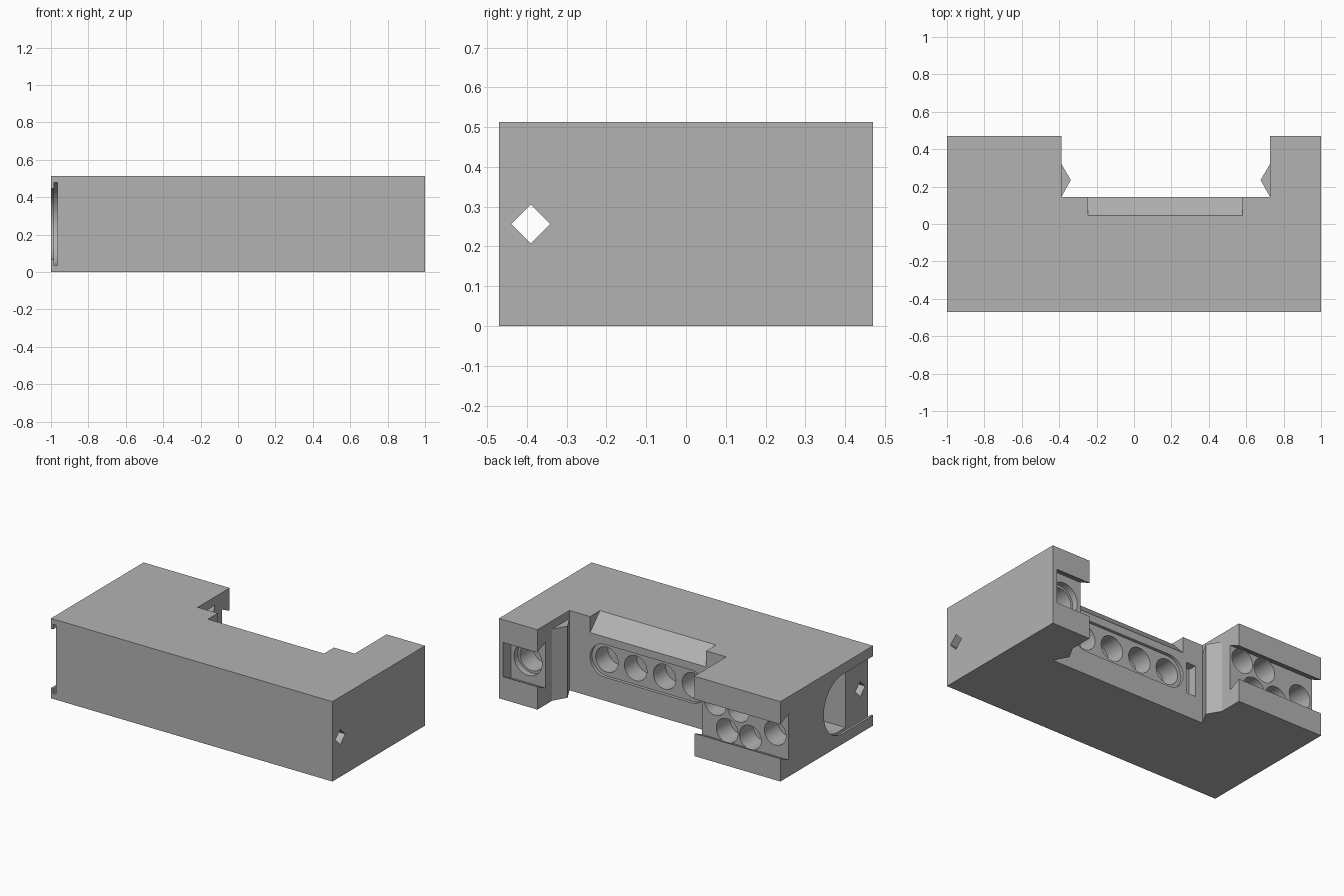
import bpy, bmesh, math
from mathutils import Vector

if "Cube" in bpy.data.objects:
    bpy.data.objects.remove(bpy.data.objects["Cube"])

H = 0.513          # block height
MID = H / 2        # mid height of all holes and grooves

grey = bpy.data.materials.new("grey")
grey.diffuse_color = (0.45, 0.45, 0.45, 1)
grey.use_nodes = True
grey.node_tree.nodes["Principled BSDF"].inputs["Base Color"].default_value = grey.diffuse_color


def prism(name, pts, axis, a, b):
    """Extrude a 2D outline along an axis from a to b."""
    place = {'X': lambda u, v, w: (w, u, v),
             'Y': lambda u, v, w: (u, w, v),
             'Z': lambda u, v, w: (u, v, w)}[axis]
    bm = bmesh.new()
    lo = [bm.verts.new(place(u, v, a)) for u, v in pts]
    hi = [bm.verts.new(place(u, v, b)) for u, v in pts]
    n = len(pts)
    bm.faces.new(lo)
    bm.faces.new(hi)
    for i in range(n):
        j = (i + 1) % n
        bm.faces.new((lo[i], lo[j], hi[j], hi[i]))
    bmesh.ops.recalc_face_normals(bm, faces=bm.faces)
    me = bpy.data.meshes.new(name)
    bm.to_mesh(me)
    bm.free()
    me.materials.append(grey)
    ob = bpy.data.objects.new(name, me)
    bpy.context.collection.objects.link(ob)
    return ob


def rect(u0, u1, v0, v1):
    return [(u0, v0), (u1, v0), (u1, v1), (u0, v1)]


def arc(cu, cv, r, a0, a1, n):
    return [(cu + r * math.cos(math.radians(a0 + (a1 - a0) * i / n)),
             cv + r * math.sin(math.radians(a0 + (a1 - a0) * i / n))) for i in range(n + 1)]


def circle(cu, cv, r, n=32):
    return arc(cu, cv, r, 0, 360, n)[:-1]


def cut(body, pts, axis, a, b):
    """Subtract a prism from the body."""
    tool = prism("cutter", pts, axis, a, b)
    tool.hide_render = True
    mod = body.modifiers.new("cut", 'BOOLEAN')
    mod.operation = 'DIFFERENCE'
    mod.solver = 'EXACT'
    mod.object = tool
    bpy.context.view_layer.objects.active = body
    bpy.ops.object.modifier_apply(modifier=mod.name)
    bpy.data.objects.remove(tool)


# U-shaped block
XL, XR, YB, YW = -0.388, 0.727, 0.47, 0.145
body = prism("block", [(-1, -YB), (1, -YB), (1, YB), (XR, YB), (XR, YW),
                       (XL, YW), (XL, YB), (-1, YB)], 'Z', 0, H)

# Sloped chamfer above the row of holes
cut(body, [(0.044, H + 0.001), (0.146, 0.409), (0.2, 0.409), (0.2, H + 0.001)], 'X', -0.245, 0.58)

# Dovetail grooves in the back of both arms
dovetail = [(0.48, MID - 0.105), (0.39, MID - 0.148), (0.39, MID + 0.148), (0.48, MID + 0.105)]
cut(body, dovetail, 'X', -1.1, XL + 0.1)
cut(body, dovetail, 'X', XR - 0.1, 0.97)

# Holes in the left arm groove
for x, z in [(-0.907, MID), (-0.73, 0.18), (-0.565, 0.18), (-0.645, 0.334), (-0.48, 0.334)]:
    cut(body, circle(x, z, 0.077), 'Y', 0.25, 0.41)

# Stepped hole in the right arm groove
cut(body, circle(0.85, MID, 0.1), 'Y', 0.35, 0.41)
cut(body, circle(0.85, MID, 0.085), 'Y', 0.22, 0.36)

# Rounded pocket with four holes in the inner wall
R = 0.105
pocket = arc(0.58 - R, MID, R, -90, 90, 16) + arc(-0.245 + R, MID, R, 90, 270, 16)
cut(body, pocket, 'Y', 0.125, 0.2)
for i in range(4):
    cut(body, circle(0.1675 + (i - 1.5) * 0.205, MID, 0.08), 'Y', 0.0, 0.14)

# Small rectangular slot beside the pocket
cut(body, rect(-0.335, -0.27, MID - 0.1, MID + 0.1), 'Y', 0.09, 0.2)

# Undercut slot in the left end, open to the front, with a deep rounded end
for r, a, b in [(0.19, -1.1, -0.98), (0.222, -0.985, -0.965)]:
    cut(body, [(-0.6, MID + r), (-0.6, MID - r)] + arc(-0.16, MID, r, -90, 90, 24), 'X', a, b)
cut(body, [(-0.24, MID + 0.19), (-0.24, MID - 0.19)] + arc(-0.16, MID, 0.19, -90, 90, 24),
    'X', -0.98, -0.74)

# Diamond hole along the whole length
cut(body, circle(-0.39, MID, 0.049, 4), 'X', -1.1, 1.1)

# Vertical locating ridges on the arm sides
for name, x, s in [("left_ridge", XL, 1), ("right_ridge", XR, -1)]:
    prism(name, [(x - s * 0.005, YW), (x, YW), (x + s * 0.05, 0.235), (x, 0.32),
                 (x - s * 0.005, 0.32)], 'Z', 0, 0.46)

# Smooth curved walls, sharp edges
bpy.ops.object.select_all(action='DESELECT')
body.select_set(True)
bpy.context.view_layer.objects.active = body
bpy.ops.object.shade_smooth_by_angle(angle=math.radians(30))
